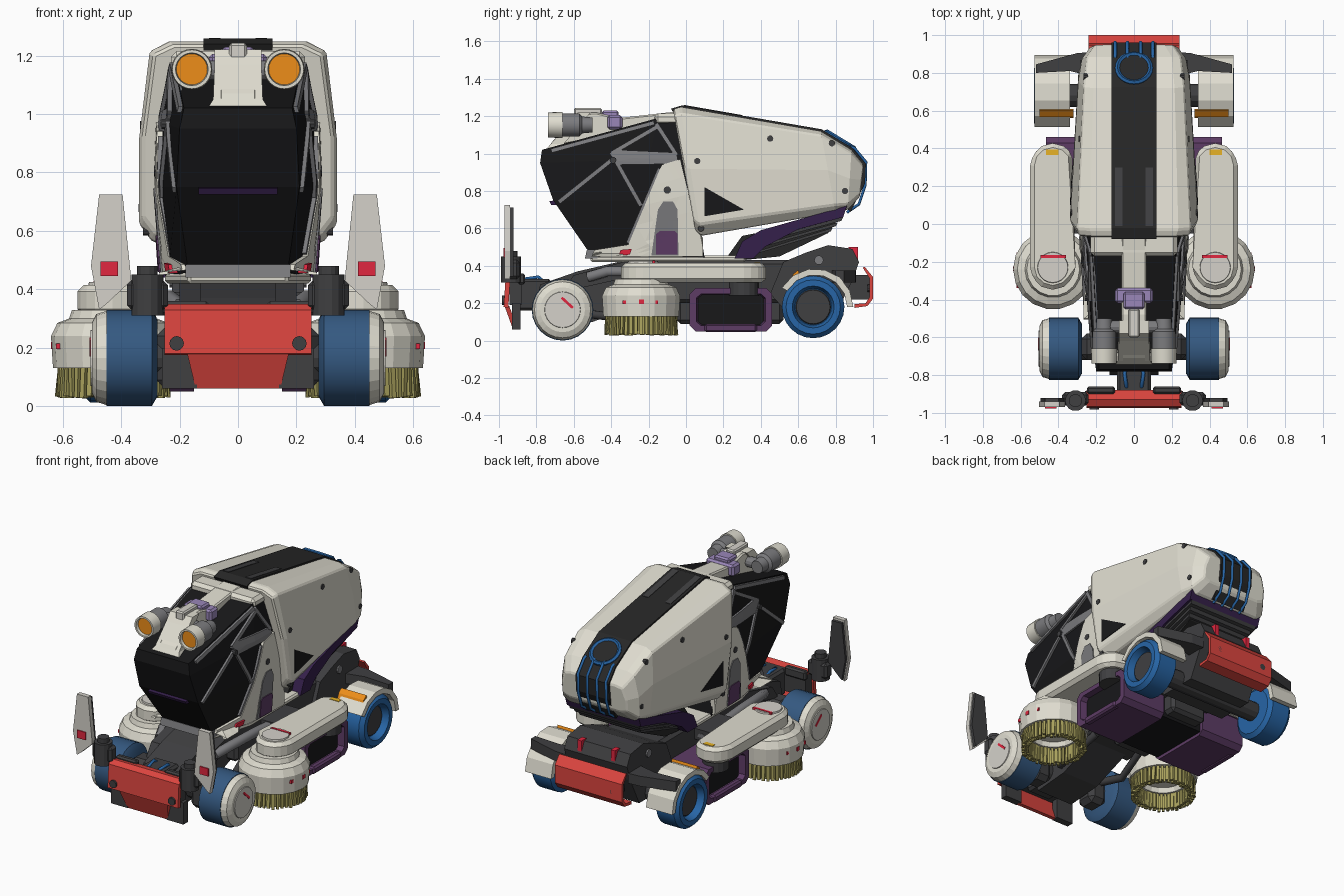
import bpy, bmesh, math, random
from mathutils import Vector, Matrix
from mathutils.bvhtree import BVHTree

if "Cube" in bpy.data.objects:
    bpy.data.objects.remove(bpy.data.objects["Cube"])
random.seed(4)

COL = dict(cream=(.74, .72, .63), pale=(.66, .64, .59), grey=(.20, .20, .21), dark=(.05, .05, .053),
           black=(.009, .009, .01), strip=(.02, .02, .02), blue=(.02, .13, .38), navy=(.035, .10, .22), red=(.72, .06, .05),
           lamp=(.75, .02, .05), purple=(.11, .045, .13), violet=(.035, .014, .07),
           lilac=(.32, .24, .48), orange=(.85, .27, .01), yellow=(.8, .45, .02), straw=(.40, .36, .11))
MATS = {}
for k, c in COL.items():
    MATS[k] = bpy.data.materials.new(k)
    MATS[k].diffuse_color = (*c, 1)


def finish(name, bm, col, mir=False, bev=0, smooth=False, recalc=True):
    if recalc:
        bmesh.ops.recalc_face_normals(bm, faces=bm.faces)
    me = bpy.data.meshes.new(name)
    bm.to_mesh(me)
    bm.free()
    me.materials.append(MATS[col])
    ob = bpy.data.objects.new(name, me)
    bpy.context.collection.objects.link(ob)
    if smooth:
        bpy.ops.object.select_all(action='DESELECT')
        ob.select_set(True)
        bpy.context.view_layer.objects.active = ob
        bpy.ops.object.shade_smooth_by_angle(angle=math.radians(32))
    if bev:
        m = ob.modifiers.new('bevel', 'BEVEL')
        m.width, m.segments, m.limit_method = bev, 1, 'ANGLE'
    if mir:
        ob.modifiers.new('mirror', 'MIRROR')
    return ob


def loft_bm(rings):
    bm = bmesh.new()
    R = [[bm.verts.new(p) for p in r] for r in rings]
    n = len(R[0])
    for a, b in zip(R, R[1:]):
        for i in range(n):
            bm.faces.new((a[i], a[(i + 1) % n], b[(i + 1) % n], b[i]))
    bm.faces.new(R[0])
    bm.faces.new(R[-1])
    return bm


AX = {'X': lambda a, b, t: (t, a, b), 'Y': lambda a, b, t: (a, t, b), 'Z': lambda a, b, t: (a, b, t)}


def prism(name, pts, lo, hi, col, axis='X', **kw):
    return finish(name, loft_bm([[AX[axis](a, b, t) for a, b in pts] for t in (lo, hi)]), col, **kw)


def box(name, x, y, z, col, **kw):
    return prism(name, [(x[0], y[0]), (x[1], y[0]), (x[1], y[1]), (x[0], y[1])], z[0], z[1], col, 'Z', **kw)


def lathe(name, prof, c, col, axis='X', n=24, **kw):
    """prof = (position along axis, radius) pairs; c = centre in the other two axes"""
    rings = [[AX[axis](c[0] + max(r, .0005) * math.cos(i * math.tau / n),
                       c[1] + max(r, .0005) * math.sin(i * math.tau / n), t) for i in range(n)] for t, r in prof]
    return finish(name, loft_bm(rings), col, **kw)


def tube(name, pts, r, col, mir=False):
    cu = bpy.data.curves.new(name, 'CURVE')
    cu.dimensions, cu.bevel_depth, cu.bevel_resolution, cu.use_fill_caps = '3D', r, 1, True
    s = cu.splines.new('POLY')
    s.points.add(len(pts) - 1)
    for p, q in zip(s.points, pts):
        p.co = (*q, 1)
    cu.materials.append(MATS[col])
    ob = bpy.data.objects.new(name, cu)
    bpy.context.collection.objects.link(ob)
    if mir:
        ob.modifiers.new('mirror', 'MIRROR')


def side_x(tree, y, z):
    hit = tree.ray_cast(Vector((2, y, z)), Vector((-1, 0, 0)))[0]
    return hit.x if hit else .25


def panel(name, pts, tree, col, t=.012):
    """plate hugging the side of a body, outline given in (y, z)"""
    bm = bmesh.new()
    f = bm.faces.new([bm.verts.new((0, y, z)) for y, z in pts])
    f.normal_update()
    if f.normal.x < 0:
        f.normal_flip()
    bmesh.ops.triangulate(bm, faces=bm.faces[:])
    bmesh.ops.subdivide_edges(bm, edges=bm.edges[:], cuts=3, use_grid_fill=True)
    for v in bm.verts:
        v.co.x = side_x(tree, v.co.y, v.co.z) + t
    rim = bmesh.ops.extrude_edge_only(bm, edges=[e for e in bm.edges if e.is_boundary])['geom']
    for v in rim:
        if isinstance(v, bmesh.types.BMVert):
            v.co.x -= t + .01
    return finish(name, bm, col, mir=True)


def strut(name, a, b, w, tree, col):
    d = (Vector(b) - Vector(a)).normalized() * w
    panel(name, [(a[0] - d.y, a[1] + d.x), (b[0] - d.y, b[1] + d.x), (b[0] + d.y, b[1] - d.x),
                 (a[0] + d.y, a[1] - d.x)], tree, col, .014)


# cabin glass
levels = [[(.17, -.51, .46), (.24, -.2, .44), (.25, .1, .44)], [(.21, -.71, .75), (.265, -.2, .75), (.27, .05, .75)],
          [(.20, -.78, .95), (.255, -.2, .97), (.265, .02, .97)], [(.185, -.77, 1.02), (.22, -.15, 1.19), (.22, -.03, 1.2)]]
bm = loft_bm([r + [(-x, y, z) for x, y, z in reversed(r)] for r in levels])
bmesh.ops.recalc_face_normals(bm, faces=bm.faces)
cabin = BVHTree.FromBMesh(bm)
finish('cabin_glass', bm, 'black')

# cabin frame, struts and sill
panel('cabin_front_foot', [(-.505, .45), (-.49, .485), (-.30, .515), (-.25, .45)], cabin, 'cream', .018)
panel('cabin_side_frame', [(-.31, .51), (-.13, .94), (-.03, .97), (.06, .60), (.09, .55), (.09, .45), (-.25, .45)], cabin, 'cream', .018)
panel('cabin_side_vent', [(-.185, .455), (-.15, .70), (-.12, .745), (-.07, .745), (-.045, .70), (-.04, .455)], cabin, 'grey', .023)
panel('cabin_side_hatch', [(-.16, .46), (-.16, .57), (-.14, .585), (-.06, .585), (-.045, .57), (-.045, .46)], cabin, 'purple', .028)
panel('cabin_band', [(-.36, .94), (-.41, 1.0), (-.36, 1.02), (-.05, 1.005), (-.04, .945)], cabin, 'grey')
for a, b in [((-.68, .74), (-.38, .98)), ((-.72, 1.015), (-.17, 1.165)), ((-.38, .97), (-.24, .72)),
             ((-.40, 1.0), (-.16, 1.14)), ((-.31, .52), (-.14, .92)), ((-.16, 1.16), (-.05, .99))]:
    strut('cabin_strut', a, b, .011, cabin, 'grey')
panel('side_marker', [(-.36, .455), (-.35, .485), (-.29, .49), (-.30, .46)], cabin, 'lamp', .03)
prism('cabin_sill', [(.17, -.51), (.25, -.22), (.25, .32), (-.25, .32), (-.25, -.22), (-.17, -.51)], .42, .455, 'cream', 'Z', bev=.01)
prism('front_sill', [(-.54, .44), (-.53, .485), (-.40, .48), (-.40, .44)], -.18, .18, 'grey')
prism('nose_strip', [(-.695, .725), (-.72, .725), (-.73, .745), (-.70, .75)], -.135, .135, 'violet')
box('roof_collar', (-.23, .23), (-.17, .0), (1.15, 1.215), 'cream', bev=.02)

# rear hull
rings = []
for yt, yb, zt, zb, wt, wm in [(-.07, .05, 1.235, .59, .22, .325), (-.03, .08, 1.25, .56, .235, .338), (.72, .80, 1.12, .685, .215, .295),
                               (.885, .865, 1.02, .70, .20, .275), (.95, .93, .94, .77, .16, .23)]:
    h = zt - zb
    half = [(wt, zt), (wt + .65 * (wm - wt), zt - .05 * h), (wm, zb + .52 * h), (wm, zb + .09 * h), (wm - .045, zb)]
    half = [(x, yt + (yb - yt) * (zt - z) / h, z) for x, z in half]
    rings.append(half + [(-x, y, z) for x, y, z in reversed(half)])
bm = loft_bm(rings)
bmesh.ops.recalc_face_normals(bm, faces=bm.faces)
hull = BVHTree.FromBMesh(bm)
finish('rear_hull', bm, 'cream', bev=.008)
panel('hull_window', [(.10, .665), (.10, .82), (.31, .70)], hull, 'black', .004)
for y, z in [(.06, .96), (.45, 1.08), (.78, 1.055), (.85, .80), (.08, .60)]:
    x = side_x(hull, y, z)
    lathe('hull_bolt', [(x - .02, .017), (x + .005, .017)], (y, z), 'dark', n=10, mir=True)
lathe('frame_bolt', [(.25, .02), (.287, .02)], (-.1, .805), 'dark', n=10, mir=True)
lathe('band_bolt', [(.22, .018), (.262, .018)], (-.39, .965), 'dark', n=10, mir=True)

# black spine with rails, port and blue guard pipes
prism('hull_spine', [(-.08, 1.24), (-.02, 1.258), (.725, 1.13), (.89, 1.03), (.962, .945), (.957, .84), (.88, .69), (.8, .75), (0, 1.1)], -.118, .118, 'strip')
prism('spine_rail', [(-.01, 1.26), (.30, 1.206), (.30, 1.19), (-.01, 1.24)], .06, .10, 'dark', mir=True)
for x in (-.1, -.035, .035, .1):
    tube('guard_pipe', [(x, .88, 1.035), (x, .90, 1.03), (x, .962, .955), (x, .958, .83), (x, .925, .73), (x, .86, .685)], .009, 'blue')
tilt = Matrix.Translation((0, .825, 1.07)) @ Matrix.Rotation(-.545, 4, 'X')
for nm, prof, col in [('port_ring', [(-.03, .1), (.005, .1), (.015, .088), (.005, .075), (-.02, .07)], 'blue'), ('port_lid', [(-.03, .076), (.006, .076)], 'strip')]:
    lathe(nm, prof, (0, 0), col, 'Z').data.transform(tilt)

# tail underside
prism('tail_skirt', [(.26, .44), (.30, .53), (.40, .59), (.86, .72), (.84, .66), (.60, .595), (.42, .50), (.36, .44)], -.265, .265, 'violet')
for i in range(3):
    d = i * .028
    prism('tail_rib', [(.40, .54 - d), (.84 - d, .66 - d), (.83 - d, .64 - d), (.36, .515 - d)], -.25 + i * .015, .25 - i * .015, 'dark')
prism('tail_core', [(.2, .42), (.3, .56), (.82, .66), (.76, .575), (.5, .45)], -.2, .2, 'strip')

# head lamps and roof bracket
for nm, prof, col in [('lamp_rim', [(-.71, 0), (-.71, .052), (-.738, .056), (-.738, .067), (-.66, .07), (-.66, 0)], 'cream'),
                      ('lamp_lens', [(-.72, 0), (-.72, .053), (-.70, .053), (-.70, 0)], 'orange'),
                      ('lamp_back', [(-.67, .062), (-.57, .062), (-.555, .045), (-.50, .04)], 'grey')]:
    lathe(nm, prof, (.158, 1.153), col, 'Y', mir=True, smooth=True)
lathe('lamp_bar', [(-.15, .033), (.15, .033)], (-.545, 1.15), 'grey', n=12)
prism('roof_bracket', [(-.74, 1.03), (-.71, 1.07), (-.56, 1.215), (-.48, 1.22), (-.36, 1.19), (-.05, 1.225), (-.05, 1.17), (-.4, 1.10)], -.065, .065, 'cream', bev=.008)
rings = [[(x * s, y, z) for x, s in ((w, -1), (w, 1))] + [(w, y + .07, z), (-w, y + .07, z)]
         for w, y, z in [(.105, -.75, 1.018), (.085, -.725, 1.05), (.08, -.62, 1.17), (.08, -.58, 1.22)]]
finish('bracket_skirt', loft_bm(rings), 'cream')
box('bracket_ridge', (-.03, .03), (-.60, -.45), (1.18, 1.243), 'pale', bev=.008)
box('bracket_clamp', (-.10, .10), (-.42, -.34), (1.13, 1.205), 'lilac', bev=.012)
box('bracket_cap', (-.055, .055), (-.45, -.36), (1.19, 1.23), 'lilac', bev=.01)

# chassis
prism('front_chassis', [(-.74, .08), (-.80, .2), (-.78, .30), (-.58, .37), (-.32, .43), (-.1, .43), (-.1, .25), (-.5, .1)], -.13, .13, 'dark')
prism('front_arm', [(-.66, .26), (-.60, .35), (-.30, .43), (-.2, .43), (-.3, .34)], .13, .2, 'dark', mir=True)
box('chassis_beam', (-.2, .2), (-.3, .6), (.2, .43), 'dark', bev=.02)
lathe('front_axle', [(-.3, .06), (.3, .06)], (-.66, .165), 'dark', n=12)
box('axle_block', (.15, .28), (-.72, -.58), (.06, .27), 'dark', mir=True, bev=.03)
prism('rear_chassis', [(.45, .25), (.52, .42), (.64, .47), (.76, .51), (.89, .49), (.925, .42), (.89, .32), (.8, .14), (.55, .14)], -.225, .225, 'dark')
lathe('rear_axle', [(-.42, .06), (.42, .06)], (.68, .18), 'dark', n=12)
lathe('rear_boss', [(.2, .025), (.235, .025)], (.71, .43), 'grey', n=10, mir=True)
tube('side_hose', [(.2, -.52, .34), (.24, -.42, .37), (.25, -.2, .37), (.25, .2, .34)], .03, 'grey', mir=True)
tube('belly_hose', [(.16, -.5, .14), (.2, -.35, .12), (.17, -.15, .2)], .025, 'dark', mir=True)

# wheels
FW, RW = (-.66, .165), (.68, .18)
lathe('front_tyre', [(.275, 0), (.275, .13), (.295, .165), (.45, .165), (.45, 0)], FW, 'navy', mir=True, smooth=True)
lathe('front_wheel_cap', [(.447, 0), (.447, .162), (.485, .15), (.50, .12), (.50, 0)], FW, 'cream', mir=True)
lathe('front_wheel_plate', [(.49, .1), (.505, .095), (.505, 0)], FW, 'pale', mir=True)
prism('wheel_slot', [(-.67, .225), (-.66, .235), (-.60, .18), (-.61, .17)], .498, .508, 'lamp', mir=True)
lathe('rear_tyre', [(.36, 0), (.36, .14), (.38, .167), (.505, .167), (.53, .145), (.53, .112), (.485, .098), (.485, 0)], RW, 'blue', mir=True, smooth=True)
lathe('rear_hub', [(.48, .098), (.492, .09), (.492, 0)], RW, 'dark', mir=True)

# rear fenders
arc = [math.radians(a) for a in range(0, 151, 25)]
prism('rear_fender', [(.69 + .205 * math.cos(a), .18 + .205 * math.sin(a)) for a in arc] +
      [(.69 + .172 * math.cos(a), .18 + .172 * math.sin(a)) for a in reversed(arc)], .34, .527, 'cream', mir=True)
prism('fender_brace', [(.22, .78), (.34, .81), (.52, .80), (.52, .845), (.30, .905), (.22, .91)], .31, .375, 'dark', 'Z', mir=True)
prism('fender_lamp', [(.56, .325), (.572, .355), (.60, .378), (.61, .35)], .32, .5, 'orange', mir=True)

# purple hopper with recessed dark sides
box('hopper_core', (-.42, .42), (.04, .44), (.07, .26), 'black')
out = [(.02, .08), (.05, .05), (.43, .05), (.46, .08), (.46, .25), (.43, .28), (.05, .28), (.02, .25)]
bm = loft_bm([[(x, .24 + (y - .24) * k, .165 + (z - .165) * k2) for y, z in out]
              for x, k, k2 in [(.15, 1, 1), (.465, 1, 1), (.465, .84, .74), (.415, .80, .7)]])
finish('hopper_frame', bm, 'purple', mir=True)
box('hopper_panel', (.40, .425), (.07, .41), (.08, .25), 'black', mir=True)
box('hopper_lip', (.43, .475), (.10, .38), (.045, .09), 'purple', mir=True, bev=.01)
box('belly_pan', (-.13, .13), (-.05, .52), (.09, .22), 'dark', bev=.02)

# brush arms
stad = [(.43 + .12 * math.cos(math.radians(a)), (-.23 if a >= 180 else .31) + .118 * math.sin(math.radians(a)))
        for a in list(range(0, 181, 30)) + list(range(180, 361, 30))]
prism('brush_arm', stad, .31, .415, 'cream', 'Z', mir=True, bev=.022)
lathe('arm_pivot', [(.24, .08), (.32, .08)], (.43, .31), 'dark', 'Z', n=16, mir=True)
lathe('arm_disc', [(.40, .085), (.425, .08), (.425, 0)], (.43, -.23), 'pale', 'Z', n=20, mir=True)
box('arm_link', (.2, .36), (-.05, .2), (.32, .39), 'dark', mir=True)
box('arm_red_lamp', (.36, .495), (-.18, -.165), (.41, .428), 'lamp', mir=True)
box('arm_yellow_lamp', (.40, .465), (.365, .395), (.39, .418), 'yellow', mir=True)

# brushes with bristle tufts
BC = (.428, -.24)
lathe('brush_housing', [(.16, 0), (.16, .13), (.13, .14), (.13, .205), (.24, .212), (.285, .19), (.30, .15), (.33, .14), (.33, 0)], BC, 'cream', 'Z', n=18, mir=True)
box('brush_lamp', (.62, .64), (-.25, -.225), (.195, .22), 'lamp', mir=True)
for y in (-.33, -.16):
    box('brush_marker', (.58, .622), (y - .01, y + .01), (.195, .215), 'lamp', mir=True)
bm = bmesh.new()
for i in range(88):
    a = i * math.tau / 44 + (i // 44) * .07
    r, w = (.185, .16)[i // 44], random.uniform(.014, .02)
    m = (Matrix.Translation((BC[0] + r * math.cos(a), BC[1] + r * math.sin(a), .09)) @ Matrix.Rotation(a, 4, 'Z')
         @ Matrix.Rotation(random.uniform(-.12, .05), 4, 'Y') @ Matrix.Diagonal((w, w, random.uniform(.11, .125), 1)))
    bmesh.ops.create_cube(bm, size=1, matrix=m)
finish('brush_bristles', bm, 'straw', mir=True)

# front bumper, hinges and side wings
prism('front_bumper', [(-.88, .34), (-.93, .35), (-.965, .33), (-.975, .18), (-.95, .175), (-.94, .32)], -.252, .252, 'red')
lip = [[(s * w, y + d, z) for s, w, y, z in [(-1, .175, -.97, .185), (1, .175, -.97, .185), (1, .145, -.925, .06), (-1, .145, -.925, .06)]] for d in (0, .025)]
finish('front_bumper_lip', loft_bm(lip), 'red')
lathe('bumper_bolt', [(-.983, .025), (-.95, .025)], (.21, .215), 'dark', 'Y', n=12, mir=True)
box('bumper_beam', (-.24, .24), (-.945, -.88), (.19, .33), 'dark')
box('bumper_neck', (-.09, .09), (-.9, -.72), (.16, .33), 'dark', bev=.015)
box('bumper_side', (.14, .26), (-.93, -.885), (.06, .2), 'dark', mir=True)
box('bumper_lug', (.1, .25), (-.9, -.86), (.30, .36), 'dark', mir=True, bev=.01)
tube('front_hose', [(.03, -.72, .28), (.05, -.79, .34), (.04, -.86, .33), (.04, -.89, .25)], .01, 'blue', mir=True)
box('wing_hinge', (.24, .38), (-.96, -.89), (.33, .43), 'dark', mir=True, bev=.015)
lathe('hinge_pin', [(.31, .055), (.45, .055), (.45, .035), (.48, .035)], (.31, -.935), 'dark', 'Z', n=14, mir=True)
wing = [(.365, .43), (.395, .725), (.475, .725), (.503, .48), (.475, .33), (.45, .35)]
prism('side_wing', wing, -.97, -.94, 'pale', 'Y', mir=True)
prism('wing_backing', [(.43 + (x - .43) * .9, .53 + (z - .53) * .93) for x, z in wing], -.94, -.922, 'dark', 'Y', mir=True)
box('wing_lamp', (.41, .47), (-.977, -.96), (.445, .495), 'lamp', mir=True)

# rear bumper and tail lamps
prism('rear_bumper', [(.945, .39), (.955, .395), (1.0, .34), (1.0, .225), (.97, .185), (.90, .175), (.90, .195), (.96, .20), (.98, .23), (.98, .335)], -.24, .24, 'red')
box('rear_bumper_mount', (-.16, .16), (.86, .982), (.22, .35), 'dark')
lathe('rear_bumper_bolt', [(.97, .02), (1.0, .02)], (.17, .28), 'dark', 'Y', n=10, mir=True)
box('tail_lamp', (.105, .135), (.87, .92), (.43, .50), 'lamp', mir=True)

for m in bpy.data.materials:
    if m.users and not m.is_grease_pencil:
        m.use_nodes = True
        m.node_tree.nodes["Principled BSDF"].inputs["Base Color"].default_value = m.diffuse_color
